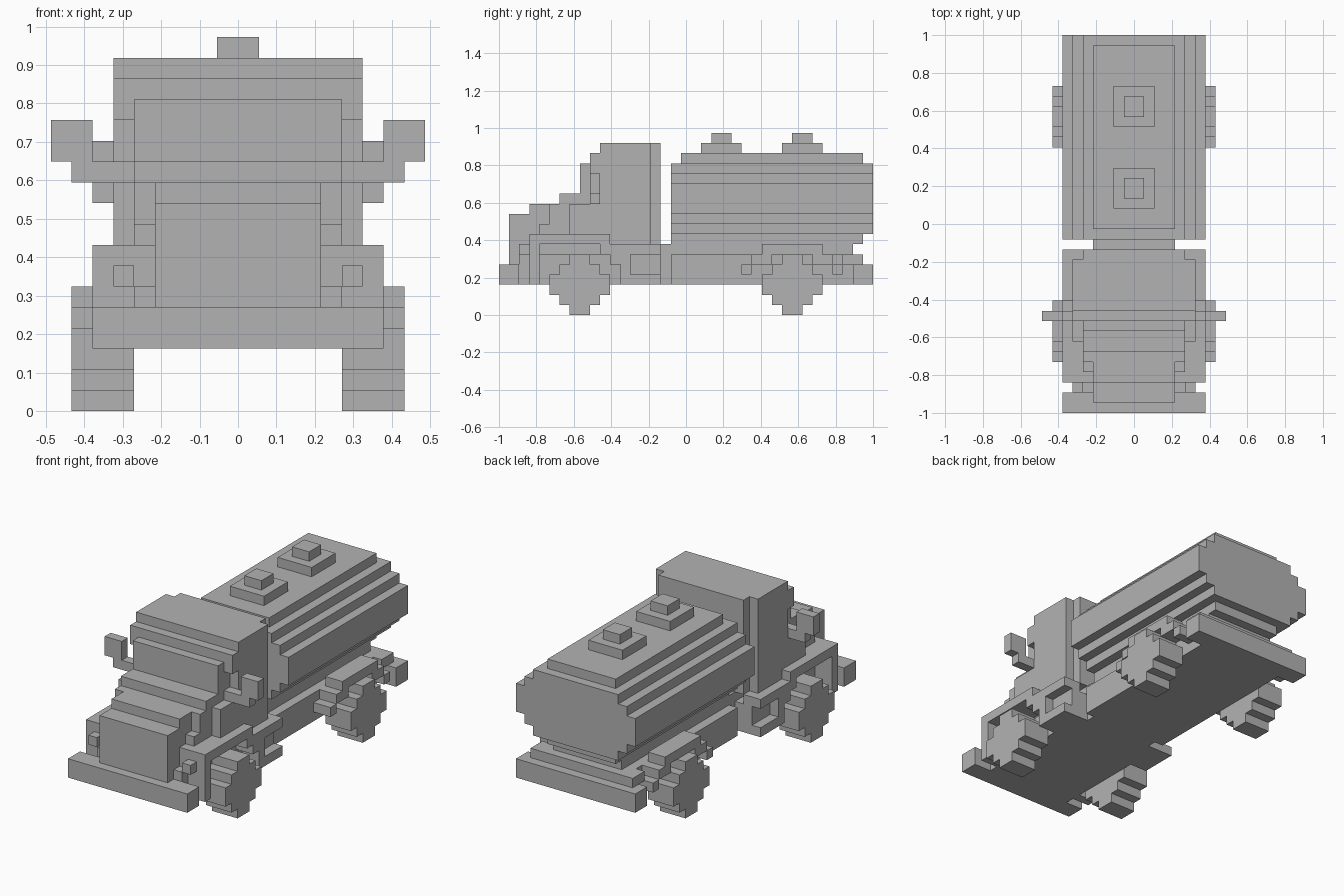
import bpy
import bmesh
from mathutils import Matrix, Vector

cube = bpy.data.objects.get("Cube")
if cube:
    bpy.data.objects.remove(cube, do_unlink=True)

UNIT = 2 / 37          # edge of one block
HALF_LENGTH = 18.5     # blocks from the middle to the front

grey = bpy.data.materials.new("plain grey")
grey.use_nodes = True
colour = (0.45, 0.45, 0.45, 1.0)
grey.diffuse_color = colour
grey.node_tree.nodes["Principled BSDF"].inputs["Base Color"].default_value = colour


def part(name, boxes):
    """Make one object from boxes given as (x range, y range, z range) in blocks."""
    bm = bmesh.new()
    for xs, ys, zs in boxes:
        low = Vector((xs[0], ys[0] - HALF_LENGTH, zs[0])) * UNIT
        high = Vector((xs[1], ys[1] - HALF_LENGTH, zs[1])) * UNIT
        matrix = Matrix.Translation((low + high) / 2) @ Matrix.Diagonal((*(high - low), 1))
        bmesh.ops.create_cube(bm, size=1, matrix=matrix)
    mesh = bpy.data.meshes.new(name)
    bm.to_mesh(mesh)
    bm.free()
    mesh.materials.append(grey)
    obj = bpy.data.objects.new(name, mesh)
    bpy.context.collection.objects.link(obj)
    return obj


def centred(name, boxes):
    """Boxes symmetric about x, given as (half width, y range, z range)."""
    return part(name, [((-w, w), ys, zs) for w, ys, zs in boxes])


def pair(name, boxes):
    """Left part plus its mirrored right twin."""
    part("left_" + name, boxes)
    part("right_" + name, [((-xs[1], -xs[0]), ys, zs) for xs, ys, zs in boxes])


# Chassis and bumpers
centred("front_chassis", [(5, (2, 16), (3, 6)), (4, (3, 16), (6, 8))])
centred("chassis_link", [(4, (15, 18), (3, 7))])
centred("rear_chassis", [(5, (17, 36), (3, 6)), (4, (17, 35), (6, 7))])
centred("tank_saddle", [(4, (17, 36), (7, 8))])
centred("front_bumper", [(7, (0, 2), (3, 5))])
centred("rear_bumper", [(7, (35, 37), (3, 5)), (6, (34, 36), (5, 6))])

# Stepped bonnet
centred("bonnet", [
    (4, (1, 3), (5, 10)),
    (4, (3, 8), (5, 11)),
    (5, (4, 8), (7, 9)),
    (5, (5, 8), (9, 11)),
    (5, (6, 9), (11, 12)),
])

# Cab with windscreen, roof and rear corner notches
centred("cab_body", [(6, (7, 15), (7, 11)), (6, (10, 15), (11, 16)),
                     (5, (14, 16), (7, 17))])
centred("windscreen", [(5, (8, 11), (11, 15))])
centred("cab_roof", [(6, (9, 15), (14, 16)), (6, (10, 15), (16, 17))])

# Mirrors and headlights
pair("mirror", [((5, 8), (9, 10), (11, 12)), ((7, 9), (9, 10), (12, 14))])
pair("headlight", [((5, 6), (2, 3), (6, 7))])

# Front fenders running back into the side steps
pair("front_fender", [
    ((4, 7), (3, 4), (3, 8)),
    ((4, 7), (4, 11), (7, 8)),
    ((5, 7), (10, 12), (6, 7)),
    ((5, 7), (11, 13), (5, 6)),
    ((5, 7), (12, 13), (3, 5)),
])
pair("side_step", [((5, 7), (12, 16), (3, 4)), ((5, 7), (12, 16), (6, 7)),
                   ((5, 6), (13, 16), (4, 6))])

# Rear fenders: thin stepped arches, symmetric about the axle
AXLES = {"front": 8, "rear": 29}
rear = AXLES["rear"]
arch = [((5, 7), (rear - 3, rear + 3), (6, 7))]
for out, z in ((4, 5), (5, 4)):
    for near, far in ((-out, 2 - out), (out - 2, out)):
        if z == 4:
            near, far = (near, near + 1) if near < 0 else (far - 1, far)
        arch.append(((5, 7), (rear + near, rear + far), (z, z + 1)))
pair("rear_fender", arch)

# Wheels: stacked slabs forming a blocky disc
for name, axle in AXLES.items():
    pair(name + "_wheel", [
        ((5, 8), (axle - reach, axle + reach), (reach_low, 6 - reach_low))
        for reach, reach_low in ((1, 0), (2, 1), (3, 2))
    ])
    centred(name + "_axle", [(5, (axle - 1, axle + 1), (3, 4))])

# Tank: layered slabs
layers = [(5, 8, 9), (6, 9, 10), (7, 10, 13), (6, 13, 14), (5, 14, 15)]
centred("tank", [(w, (17, 37), (low, top)) for w, low, top in layers])
centred("tank_top", [(4, (18, 36), (15, 16))])

# Filler hatches on top
for name, y in (("front", 22), ("rear", 30)):
    centred(name + "_hatch", [(2, (y - 2, y + 2), (16, 17)),
                              (1, (y - 1, y + 1), (17, 18))])
